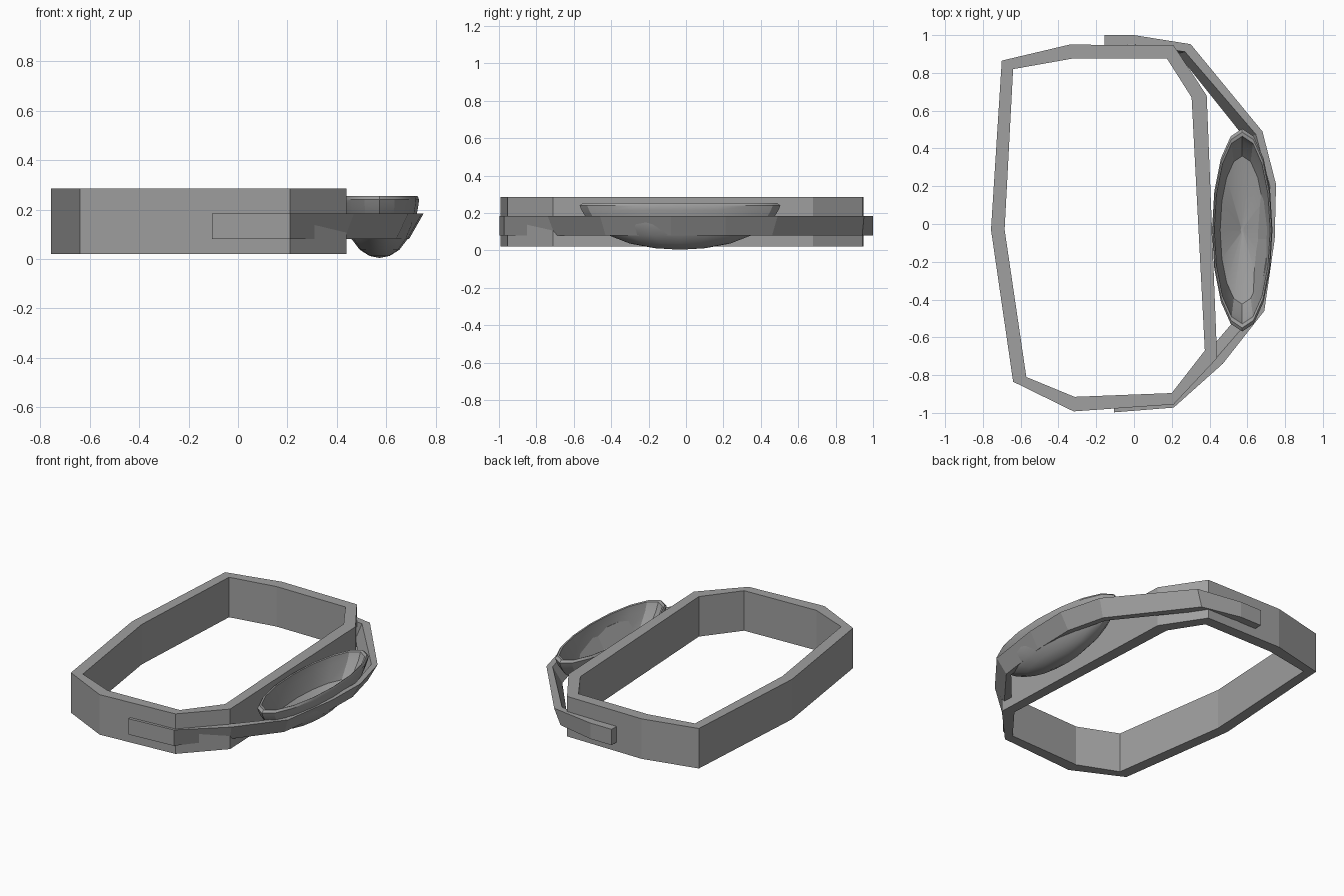
import bpy, bmesh, math

cube = bpy.data.objects.get("Cube")
if cube:
    bpy.data.objects.remove(cube, do_unlink=True)

grey = bpy.data.materials.new("plain grey")
grey.use_nodes = True
COLOUR = (0.35, 0.35, 0.35, 1)
grey.diffuse_color = COLOUR
grey.node_tree.nodes["Principled BSDF"].inputs["Base Color"].default_value = COLOUR


def loft(name, sections, closed, smooth=False):
    """Join equal closed loops of points in order; cap the ends if not closed."""
    bm = bmesh.new()
    loops = [[bm.verts.new(p) for p in s] for s in sections]
    n = len(loops[0])
    pairs = list(zip(loops, loops[1:]))
    if closed:
        pairs.append((loops[-1], loops[0]))
    for a, b in pairs:
        for i in range(n):
            j = (i + 1) % n
            bm.faces.new((a[i], a[j], b[j], b[i]))
    if not closed:
        bm.faces.new(loops[0])
        bm.faces.new(loops[-1])
    bmesh.ops.remove_doubles(bm, verts=bm.verts, dist=0.0005)
    bmesh.ops.recalc_face_normals(bm, faces=bm.faces)
    mesh = bpy.data.meshes.new(name)
    bm.to_mesh(mesh)
    bm.free()
    mesh.materials.append(grey)
    obj = bpy.data.objects.new(name, mesh)
    bpy.context.collection.objects.link(obj)
    if smooth:
        bpy.ops.object.select_all(action="DESELECT")
        obj.select_set(True)
        bpy.context.view_layer.objects.active = obj
        bpy.ops.object.shade_smooth_by_angle(angle=math.radians(30))
    return obj


def wall(name, outer, inner, lean, low, high, closed):
    """Upright wall between two outlines, its foot shifted by lean."""
    sections = []
    for (ox, oy), (ix, iy), (lx, ly) in zip(outer, inner, lean):
        sections.append([(ox, oy, high), (ix, iy, high),
                         (ix + lx, iy + ly, low), (ox + lx, oy + ly, low)])
    return loft(name, sections, closed)


# Main angular frame
frame_outer = [(-.70, .865), (-.34, .95), (.21, .945), (.385, .68), (.44, -.71),
               (.21, -.955), (-.32, -.992), (-.64, -.835), (-.757, -.03)]
frame_inner = [(-.64, .82), (-.33, .875), (.175, .875), (.305, .67), (.375, -.67),
               (.2, -.895), (-.315, -.915), (-.57, -.81), (-.685, -.03)]
wall("main_frame", frame_outer, frame_inner, [(0, 0)] * 9, .02, .285, True)

# Leaning strap that holds the bowl to the frame
strap_outer = [(-.155, 1), (0, 1), (.3, .952), (.68, .49), (.752, .21),
               (.745, -.08), (.69, -.46), (.47, -.74), (.21, -.972), (-.105, -.997)]
strap_inner = [(-.155, .945), (0, .95), (.27, .912), (.645, .475), (.72, .2),
               (.715, -.08), (.66, -.45), (.435, -.71), (.2, -.94), (-.105, -.965)]
strap_lean = [(0, 0), (0, 0), (-.04, -.01), (-.05, -.03), (-.06, 0),
              (-.06, 0), (-.05, .03), (-.04, .04), (0, 0), (0, 0)]
wall("bowl_strap", strap_outer, strap_inner, strap_lean, .08, .185, False)

# Long oval bowl: (relative radius, height) from outer foot over the rim to the floor
profile = [(0, .004), (.25, .012), (.5, .037), (.72, .083), (.88, .14), (.94, .18),
           (.98, .215), (1, .24), (.965, .254), (.925, .25), (.88, .2),
           (.73, .105), (.05, .03), (0, .03)]
SIDES = 16
angles = [math.tau * k / SIDES for k in range(SIDES)]
loft("oval_bowl", [[(.573 + .16 * r * math.cos(a), -.032 + .537 * r * math.sin(a), z)
                    for r, z in profile] for a in angles], True, smooth=True)
